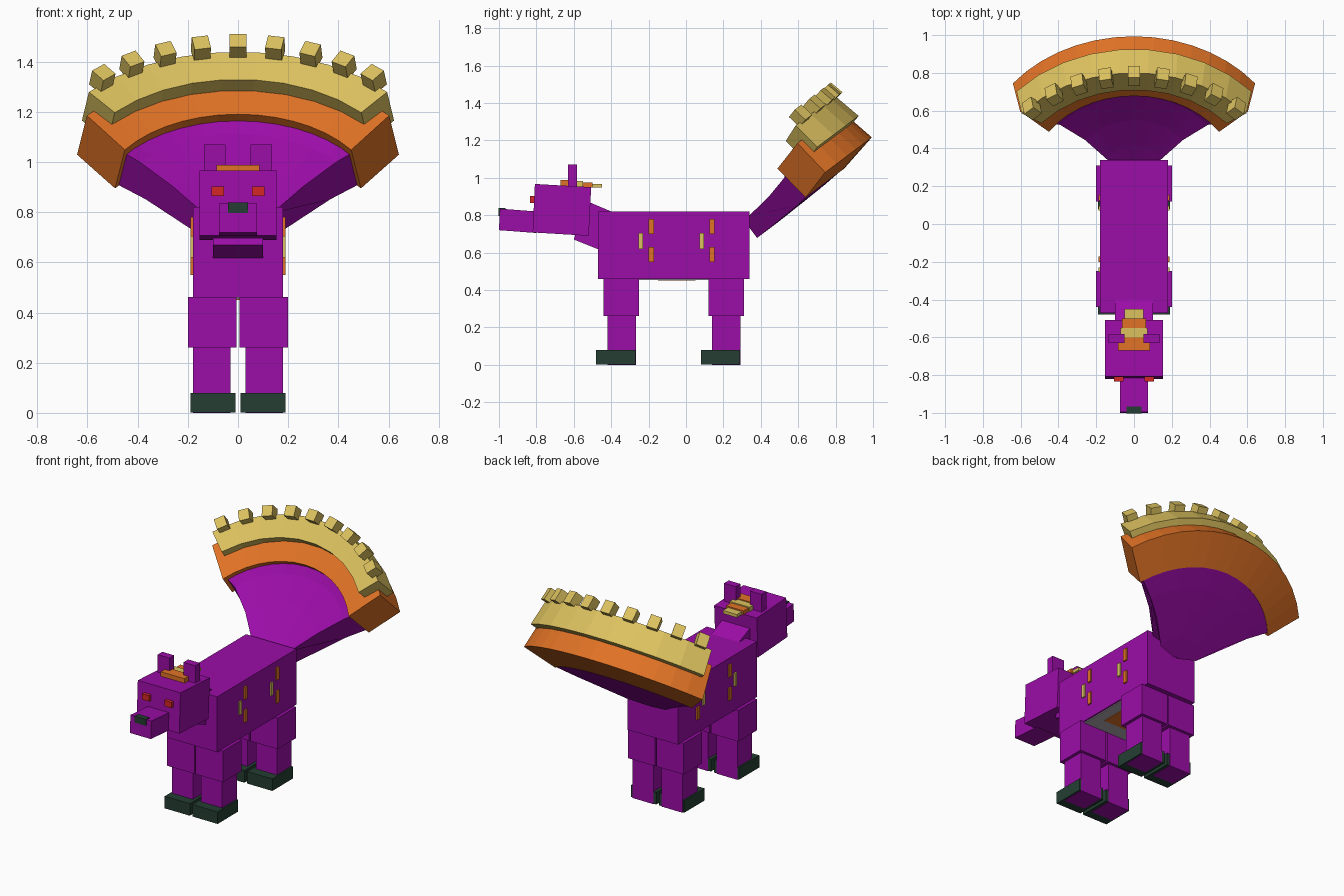
import bpy, math

if "Cube" in bpy.data.objects:
    bpy.data.objects.remove(bpy.data.objects["Cube"])


def material(name, r, g, b):
    m = bpy.data.materials.new(name)
    m.diffuse_color = (r, g, b, 1)
    m.use_nodes = True
    m.node_tree.nodes["Principled BSDF"].inputs["Base Color"].default_value = m.diffuse_color
    return m


PURPLE = material("purple", 0.33, 0.004, 0.39)
ORANGE = material("orange", 0.75, 0.17, 0.019)
YELLOW = material("straw yellow", 0.72, 0.54, 0.115)
GREEN = material("dark green", 0.018, 0.048, 0.032)
RED = material("red", 0.67, 0.02, 0.02)
GREY = material("pale grey", 0.45, 0.42, 0.47)


def make(name, verts, faces, mat):
    me = bpy.data.meshes.new(name)
    me.from_pydata(verts, [], faces)
    me.materials.append(mat)
    ob = bpy.data.objects.new(name, me)
    bpy.context.collection.objects.link(ob)
    # consistent outward normals
    import bmesh
    bm = bmesh.new()
    bm.from_mesh(me)
    bmesh.ops.recalc_face_normals(bm, faces=bm.faces)
    bm.to_mesh(me)
    bm.free()
    return ob


def prism(name, yz, x0, x1, mat):
    """Side profile in y/z extruded from x0 to x1."""
    n = len(yz)
    verts = [(x, y, z) for x in (x0, x1) for y, z in yz]
    faces = [tuple(range(n)), tuple(range(n, 2 * n))]
    faces += [(i, (i + 1) % n, n + (i + 1) % n, n + i) for i in range(n)]
    return make(name, verts, faces, mat)


def box(name, x, y, z, mat):
    return prism(name, [(y[0], z[0]), (y[1], z[0]), (y[1], z[1]), (y[0], z[1])], x[0], x[1], mat)


def mirrored(name, x, y, z, mat):
    box("left_" + name, x, y, z, mat)
    box("right_" + name, (-x[1], -x[0]), y, z, mat)


def fan_point(r, a, t):
    """Tilted cylinder coordinates around the tail root."""
    f = r * math.cos(t)
    return (r * math.sin(t), 0.342 + 0.8 * f - 0.6 * a, 0.725 + 0.6 * f + 0.8 * a)


def fan(name, profile, steps, mat):
    """Sweep (radius, height, half angle) points across the fan."""
    n = len(profile)
    verts = [fan_point(r, a, math.radians(h) * (2 * s / steps - 1))
             for s in range(steps + 1) for r, a, h in profile]
    faces = [tuple(range(n)), tuple(range(steps * n, (steps + 1) * n))]
    for s in range(steps):
        for i in range(n):
            j = (i + 1) % n
            faces.append((s * n + i, s * n + j, (s + 1) * n + j, (s + 1) * n + i))
    return make(name, verts, faces, mat)


# Body and belly
box("body", (-0.18, 0.18), (-0.47, 0.34), (0.46, 0.82), PURPLE)
box("belly_plate", (-0.17, 0.17), (-0.25, 0.12), (0.454, 0.461), GREY)
box("belly_patch", (-0.1, 0.1), (-0.15, 0.05), (0.45, 0.455), ORANGE)

# Flank markings
for name, d in (("front", 0.0), ("rear", 0.325)):
    for part, y0, y1, z0, z1, mat in (("upper_mark", -0.2, -0.172, 0.7, 0.78, ORANGE),
                                      ("lower_mark", -0.2, -0.172, 0.55, 0.63, ORANGE),
                                      ("middle_mark", -0.253, -0.23, 0.62, 0.705, YELLOW)):
        mirrored(name + "_" + part, (0.18, 0.189), (y0 + d, y1 + d), (z0, z1), mat)

# Legs: thigh, shin and a foot wrapped round the shin
for name, d in (("front", 0.0), ("rear", 0.56)):
    mirrored(name + "_thigh", (0.005, 0.2), (-0.44 + d, -0.25 + d), (0.26, 0.462), PURPLE)
    mirrored(name + "_shin", (0.03, 0.18), (-0.42 + d, -0.268 + d), (0, 0.26), PURPLE)
    mirrored(name + "_foot", (0.01, 0.19), (-0.48 + d, -0.27 + d), (0.002, 0.08), GREEN)

# Neck, head and snout
prism("neck", [(-0.6, 0.67), (-0.45, 0.61), (-0.4, 0.82), (-0.53, 0.875)], -0.1, 0.1, PURPLE)
prism("head", [(-0.82, 0.708), (-0.52, 0.69), (-0.507, 0.95), (-0.808, 0.967)], -0.153, 0.153, PURPLE)
prism("snout", [(-1.0, 0.72), (-0.8, 0.705), (-0.8, 0.82), (-0.995, 0.835)], -0.075, 0.075, PURPLE)
box("nose", (-0.04, 0.04), (-1.002, -0.965), (0.797, 0.839), GREEN)
mirrored("eye", (0.055, 0.105), (-0.833, -0.8), (0.865, 0.902), RED)
mirrored("ear", (0.05, 0.135), (-0.63, -0.582), (0.93, 1.07), PURPLE)

# Forelock: stacked strips narrowing backward
for i, (w, y0, y1, top, mat) in enumerate(((0.085, -0.67, -0.6, 0.988, ORANGE),
                                           (0.072, -0.6, -0.55, 0.982, YELLOW),
                                           (0.063, -0.55, -0.5, 0.975, ORANGE),
                                           (0.05, -0.5, -0.45, 0.967, YELLOW))):
    box(f"forelock_{i + 1}", (-w, w), (y0, y1), (0.947, top), mat)

# Tail fan: purple web, orange band, yellow band, yellow teeth
fan("tail_web", [(0.01, -0.06, 75), (0.14, -0.06, 75), (0.32, -0.055, 55), (0.46, -0.05, 53),
                 (0.6, -0.04, 53), (0.56, 0.132, 53), (0.5, 0.11, 51.5), (0.32, 0.08, 54),
                 (0.14, 0.06, 75), (0.01, 0.05, 75)], 14, PURPLE)
fan("tail_orange_band", [(0.597, -0.043, 55.2), (0.816, 0.002, 51.8),
                         (0.77, 0.216, 51.5), (0.548, 0.171, 55.4)], 14, ORANGE)
STEP = 10.75
fan("tail_yellow_band", [(0.694, 0.102, 48.4), (0.832, 0.136, 48.4),
                         (0.795, 0.297, 48.4), (0.657, 0.263, 48.4)], 9, YELLOW)
tooth = [(0.769, 0.279), (0.835, 0.29), (0.817, 0.368), (0.751, 0.355)]
for k in range(-4, 5):
    t = math.radians(k * STEP)
    verts = []
    for s in (-0.033, 0.033):
        for r, a in tooth:
            x, y, z = fan_point(r, a, t)
            # sideways offset along the arc tangent
            verts.append((x + s * math.cos(t), y - 0.8 * s * math.sin(t), z - 0.6 * s * math.sin(t)))
    make(f"tail_tooth_{k + 5}", verts, [(0, 1, 2, 3), (4, 5, 6, 7)] +
         [(i, (i + 1) % 4, 4 + (i + 1) % 4, 4 + i) for i in range(4)], YELLOW)
